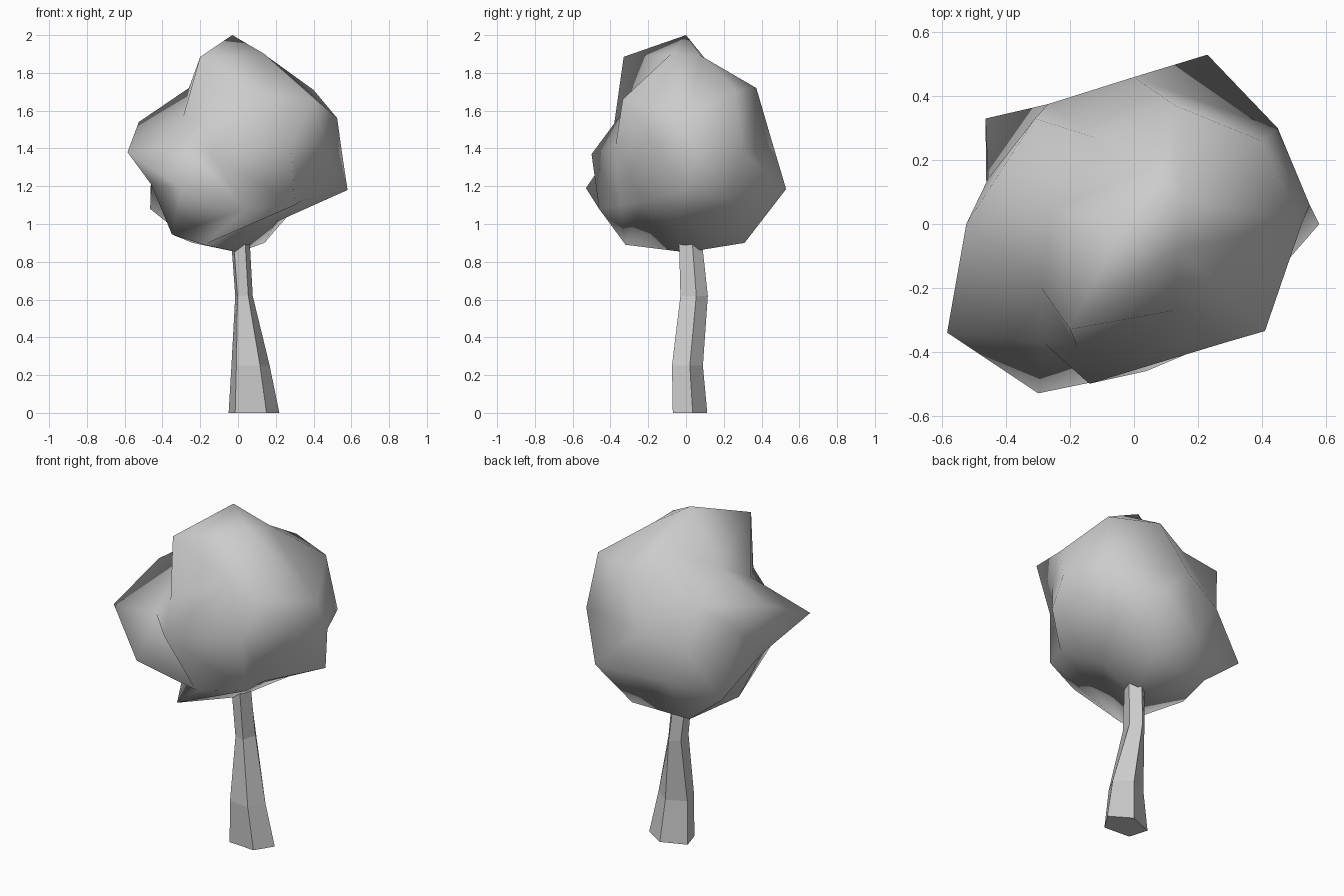
import bpy, bmesh
from math import radians, sin, cos, pi
from mathutils import Vector, Matrix

if "Cube" in bpy.data.objects:
    bpy.data.objects.remove(bpy.data.objects["Cube"])


def make_object(name, bm, smooth):
    bmesh.ops.recalc_face_normals(bm, faces=bm.faces)
    for f in bm.faces:
        f.smooth = smooth
    mesh = bpy.data.meshes.new(name)
    bm.to_mesh(mesh)
    bm.free()
    obj = bpy.data.objects.new(name, mesh)
    bpy.context.collection.objects.link(obj)
    return obj


# Trunk: five-sided tapering loft, sections are (z, cx, cy, rx, ry)
sections = [(0, .08, .015, .142, .098), (.25, .063, .002, .107, .088),
            (.62, .03, .038, .049, .078), (.93, .01, .018, .052, .064)]
bm = bmesh.new()
rings = []
for z, cx, cy, rx, ry in sections:
    angles = [radians(12 + 72 * k) for k in range(5)]
    rings.append([bm.verts.new((cx + rx * cos(a), cy + ry * sin(a), z)) for a in angles])
for low, high in zip(rings, rings[1:]):
    for k in range(5):
        n = (k + 1) % 5
        bm.faces.new((low[k], low[n], high[n], high[k]))
bm.faces.new(rings[0])
bm.faces.new(rings[-1])
make_object("trunk", bm, False)

# Foliage: egg-shaped icosphere, uneven corners pulled out or in
bm = bmesh.new()
bmesh.ops.create_icosphere(bm, subdivisions=2, radius=1, matrix=Matrix.Rotation(pi, 4, 'Z'))
directions = [(v, v.co.normalized()) for v in bm.verts]
for v in bm.verts:
    v.co = Vector((v.co.x * .48, v.co.y * .46, 1.42 + v.co.z * .57))


def pull(elevation, start, *corners, step=72):
    """Move the corners of one band, counted round from the start angle; None keeps its place."""
    e = radians(elevation)
    for k, corner in enumerate(corners):
        a = radians(start + k * step)
        aim = Vector((cos(e) * cos(a), cos(e) * sin(a), sin(e)))
        if corner:
            max(directions, key=lambda d: d[1].dot(aim))[0].co = corner


# crown
pull(90, 0, (-.03, 0, 2))
pull(58, 36, (.15, .08, 1.89), (.05, .17, 1.79), (-.26, .05, 1.72),
     (-.2, -.33, 1.885), (.14, -.08, 1.9))
# shoulder
pull(27, 36, (.4, .26, 1.71), (-.12, .27, 1.68), (-.525, 0, 1.54),
     (-.18, -.38, 1.53), (.41, -.335, 1.66))
pull(32, 0, (.525, 0, 1.56), None, (-.31, .33, 1.6), (-.29, -.2, 1.57), (.13, -.27, 1.68))
# middle
pull(0, 18, (.55, .06, 1.38), (.45, .3, 1.38), None, (-.27, .375, 1.33), None,
     (-.585, -.34, 1.38), None, (-.14, -.5, 1.37), step=36)
# lower spikes and underside
pull(-27, 0, (.58, 0, 1.18), (.23, .53, 1.185), (-.465, .33, 1.08),
     (-.3, -.53, 1.19), (.3, -.35, 1.1))
pull(-32, 180, (-.46, -.06, 1.21), (.04, -.46, 1.08))
pull(-58, 0, (.2, -.05, 1.01), (.14, .31, .9), (-.24, .31, .9),
     (-.35, 0, .945), (-.18, -.32, .89))
make_object("foliage", bm, True)
